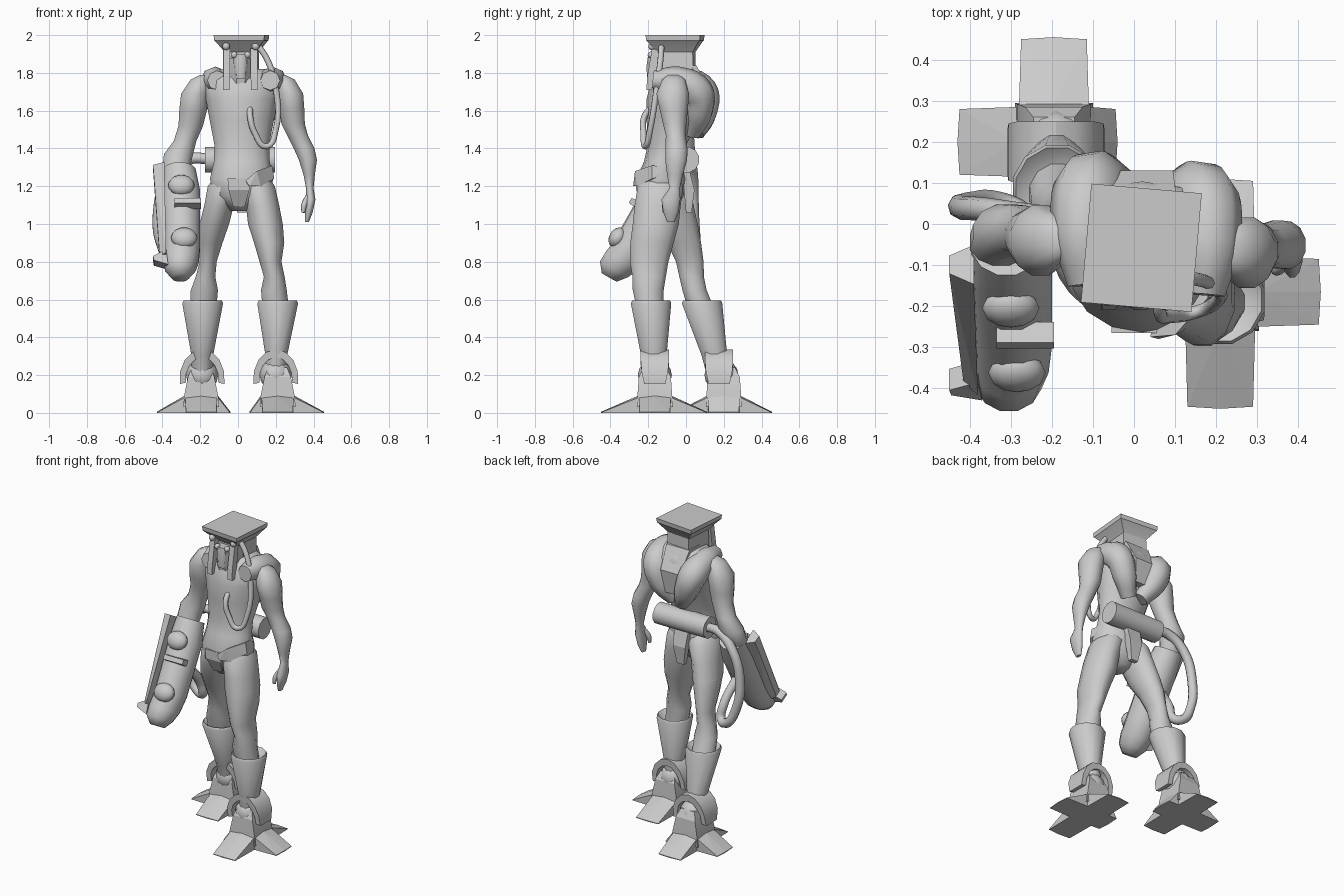
import bpy, bmesh, math
from mathutils import Matrix, Vector

if "Cube" in bpy.data.objects:
    bpy.data.objects.remove(bpy.data.objects["Cube"])

grey = bpy.data.materials.new("plain_grey")
grey.use_nodes = True
COLOUR = (0.6, 0.6, 0.6, 1)
grey.diffuse_color = COLOUR
grey.node_tree.nodes["Principled BSDF"].inputs["Base Color"].default_value = COLOUR
IDENTITY = Matrix.Identity(4)


def finish(name, bm, matrix=IDENTITY, smooth=None):
    bmesh.ops.recalc_face_normals(bm, faces=bm.faces)
    mesh = bpy.data.meshes.new(name)
    bm.to_mesh(mesh)
    bm.free()
    obj = bpy.data.objects.new(name, mesh)
    bpy.context.collection.objects.link(obj)
    mesh.materials.append(grey)
    mesh.transform(matrix)
    if smooth:
        bpy.ops.object.select_all(action='DESELECT')
        obj.select_set(True)
        bpy.context.view_layer.objects.active = obj
        bpy.ops.object.shade_smooth_by_angle(angle=math.radians(smooth))
    return obj


def loft(name, rings, sides=12, smooth=60, matrix=IDENTITY, turn=0.0):
    """Skin through elliptical rings given as (x, y, z, radius x, radius y)."""
    bm = bmesh.new()
    grow = 1 / math.cos(math.pi / sides)
    loops = []
    for x, y, z, rx, ry in rings:
        loop = []
        for i in range(sides):
            a = math.tau * (i + 0.5) / sides
            p = Vector((math.cos(a) * rx * grow, math.sin(a) * ry * grow, 0))
            p.rotate(Matrix.Rotation(turn, 3, 'Z'))
            loop.append(bm.verts.new(p + Vector((x, y, z))))
        loops.append(loop)
    for low, high in zip(loops, loops[1:]):
        for i in range(sides):
            j = (i + 1) % sides
            bm.faces.new((low[i], low[j], high[j], high[i]))
    bm.faces.new(loops[0])
    bm.faces.new(loops[-1])
    return finish(name, bm, matrix, smooth)


def hull(name, points, matrix=IDENTITY):
    bm = bmesh.new()
    for p in points:
        bm.verts.new(p)
    bmesh.ops.convex_hull(bm, input=bm.verts)
    return finish(name, bm, matrix)


def ball(name, centre, radii, matrix=IDENTITY):
    bm = bmesh.new()
    bmesh.ops.create_uvsphere(bm, u_segments=12, v_segments=8, radius=1)
    place = Matrix.Translation(centre) @ Matrix.Diagonal((*radii, 1))
    return finish(name, bm, matrix @ place, 50)


def tube(name, points, radius):
    """Round tube through points; an optional fourth value scales the radius."""
    curve = bpy.data.curves.new(name, 'CURVE')
    curve.dimensions = '3D'
    curve.bevel_depth = radius
    curve.bevel_resolution = 2
    curve.resolution_u = 5
    curve.use_fill_caps = True
    spline = curve.splines.new('BEZIER')
    spline.bezier_points.add(len(points) - 1)
    for bp, p in zip(spline.bezier_points, points):
        bp.co = p[:3]
        bp.radius = p[3] if len(p) > 3 else 1
        bp.handle_left_type = bp.handle_right_type = 'AUTO'
    curve.materials.append(grey)
    obj = bpy.data.objects.new(name, curve)
    bpy.context.collection.objects.link(obj)
    bpy.ops.object.select_all(action='DESELECT')
    obj.select_set(True)
    bpy.context.view_layer.objects.active = obj
    bpy.ops.object.convert(target='MESH')


# Torso and pelvis
loft("torso", [(.01, -.13, 1.07, .05, .07), (.015, -.13, 1.15, .15, .115), (.02, -.13, 1.24, .168, .13),
               (.02, -.12, 1.33, .148, .1), (.02, -.1, 1.42, .145, .1), (.02, -.07, 1.55, .17, .135),
               (.02, -.05, 1.66, .19, .155), (.02, -.04, 1.76, .21, .14), (.02, -.04, 1.82, .13, .1)], 14)

# Belt flaps
hull("front_flap", [(x, y, z) for w, y0, z in ((.06, -.265, 1.24), (.055, -.265, 1.18), (.03, -.22, 1.09))
                    for x in (.005 - w, .005 + w) for y in (y0, y0 + .06)])
hull("hip_flap", [(.04, -.275, 1.23), (.1, -.27, 1.28), (.18, -.18, 1.31), (.192, -.18, 1.24), (.12, -.26, 1.2),
                  (.06, -.28, 1.2), (.05, -.2, 1.2), (.17, -.08, 1.27), (.17, -.08, 1.3)])
hull("back_flap", [(.02 + s * w, y, z) for w, y, z in ((.05, -.02, 1.29), (.05, .02, 1.28), (.045, .045, 1.18),
                                                       (.025, .03, 1.06), (.025, 0, 1.06)) for s in (-1, 1)])

# Legs, boots and clawed feet
legs = {
    "left": [(.09, -.13, 1.28, .05, .07), (.105, -.135, 1.2, .09, .12), (.13, -.15, 1.1, .088, .122),
             (.145, -.16, 1, .092, .122), (.165, -.18, .9, .08, .115), (.172, -.195, .8, .058, .102),
             (.192, -.195, .72, .055, .088), (.19, -.2, .65, .068, .082), (.2, -.19, .55, .07, .07)],
    "right": [(-.05, -.11, 1.28, .05, .07), (-.07, -.1, 1.2, .09, .12), (-.1, -.08, 1.1, .078, .12),
              (-.125, -.05, 1, .078, .112), (-.147, -.01, .9, .065, .09), (-.158, .02, .8, .045, .073),
              (-.172, .03, .72, .052, .065), (-.178, .045, .65, .072, .064), (-.185, .08, .55, .07, .07)]}
boots = {"left": [(.2, -.165, .2), (.21, -.185, .58)], "right": [(-.19, .175, .2), (-.187, .085, .58)]}
# Claw lengths run +x, +y, -x, -y
feet = {"left": ((.21, -.165), (.245, .275, .15, .285)), "right": ((-.195, .2), (.155, .255, .235, .25))}
for side in ("left", "right"):
    loft(side + "_leg", legs[side])
    low, top = (Vector(p) for p in boots[side])
    mid = low.lerp(top, .28)
    loft(side + "_boot", [(*low, .055, .065), (*mid, .058, .068), (*top, .108, .107),
                          (top.x, top.y, .596, .1, .1), (top.x, top.y, .56, .06, .06)], 12, 50)
    (fx, fy), lengths = feet[side]
    for i, reach in enumerate(lengths):
        place = Matrix.Translation((fx, fy, 0)) @ Matrix.Rotation(i * math.pi / 2, 4, 'Z')
        hull(f"{side}_claw_{i + 1}", [(r, w * s, z) for r, w, z in
             ((0, .085, 0), (reach - .005, .08, 0), (reach - .005, .08, .004), (.09, .085, .08), (0, .085, .08))
             for s in (-1, 1)] + [(reach, 0, 0), (reach, 0, .006), (.09, 0, .09)], place)
    loft(side + "_foot_block", [(fx, fy, .03, .095, .095), (fx, fy, .09, .09, .092),
                                (fx, fy, .19, .07, .085), (fx, fy, .24, .05, .06)], 4, 20)
    ball(side + "_ankle", (low.x, (low.y + fy) / 2, .2), (.085, .09, .085))
    # Arched ankle guard: outer and inner arcs joined and extruded in depth
    bm = bmesh.new()
    arch = [(math.cos(math.radians(a)) * r, math.sin(math.radians(a)) * r * 1.3)
            for r, angles in ((.12, range(-10, 191, 25)), (.087, range(190, -11, -25))) for a in angles]
    face = bm.faces.new([bm.verts.new((low.x + x, low.y - .075, .18 + z)) for x, z in arch])
    moved = bmesh.ops.extrude_face_region(bm, geom=[face])["geom"]
    bmesh.ops.translate(bm, vec=(0, .15, 0), verts=[v for v in moved if isinstance(v, bmesh.types.BMVert)])
    # Narrow the guard towards its lower ends
    for v in bm.verts:
        v.co.y = low.y + (v.co.y - low.y) * min(1, .75 + max(0, v.co.z - .16) * 3)
    finish(side + "_ankle_guard", bm, smooth=30)

# Arms
loft("left_arm", [(.23, -.065, 1.79, .02, .03), (.25, -.065, 1.765, .05, .06), (.275, -.07, 1.69, .07, .086),
                  (.285, -.065, 1.61, .066, .075), (.292, -.06, 1.53, .062, .062), (.315, -.055, 1.47, .055, .052),
                  (.35, -.05, 1.4, .055, .058), (.37, -.052, 1.34, .048, .058), (.377, -.058, 1.26, .03, .042),
                  (.38, -.06, 1.19, .02, .028), (.385, -.08, 1.13, .025, .05), (.375, -.08, 1.06, .02, .04),
                  (.365, -.08, 1.01, .01, .02)])
tube("left_thumb", [(.375, -.09, 1.15), (.35, -.11, 1.1), (.345, -.115, 1.06, .6)], .016)
loft("right_arm", [(-.18, -.04, 1.79, .02, .03), (-.2, -.04, 1.765, .05, .06), (-.228, -.04, 1.69, .073, .086),
                   (-.238, -.035, 1.6, .073, .075), (-.25, -.025, 1.52, .065, .06), (-.28, -.015, 1.44, .06, .06),
                   (-.315, -.02, 1.37, .077, .068), (-.328, -.045, 1.29, .072, .062), (-.33, -.08, 1.2, .05, .05)])

# Padded collar rolls meeting low on the back
for side, s in (("left", 1), ("right", -1)):
    tube(side + "_collar", [(.03 + s * x, y - s * .012, z, r) for x, y, z, r in
         ((.14, -.16, 1.76, .65), (.15, -.04, 1.755, 1), (.14, .07, 1.7, 1.1),
          (.1, .08, 1.59, .95), (.035, .04, 1.48, .6))], .08)

# Neck, head and flat hat
loft("back_plate", [(.025, .04, 1.55, .05, .07), (.025, .05, 1.7, .07, .08), (.02, -.02, 1.84, .085, .075)], 4, 20)
TILT = math.radians(-5)
loft("head", [(.015, -.13, 1.71, .05, .045), (.015, -.13, 1.79, .06, .068), (.02, -.105, 1.88, .072, .09)], 8, 30)
loft("hat", [(.02, -.05, 1.8, .085, .095), (.02, -.05, 1.91, .082, .093), (.018, -.058, 1.965, .125, .135),
             (.018, -.058, 1.972, .132, .142), (.018, -.058, 2, .135, .145)], 4, 20, turn=TILT)
loft("muzzle", [(.015, -.18, 1.77, .03, .025), (.015, -.18, 1.83, .035, .03), (.015, -.165, 1.9, .045, .035)], 8)
for s, side in ((1, "left"), (-1, "right")):
    hull(side + "_cheek_bar", [(.012 + s * x, y + d, z) for x0, y, z in
                               ((.055, -.165, 1.93), (.055, -.19, 1.78), (.057, -.195, 1.71))
                               for x in (x0, x0 + .035) for d in (-.015, .025)])
    ball(side + "_eye", (.015 + s * .035, -.185, 1.895), (.018, .018, .018))
    ball(side + "_brow_knob", (.015 + s * .078, -.18, 1.94), (.02, .02, .02))

# Breathing hose from head to chest
tube("chest_hose", [(.11, -.13, 1.94), (.155, -.135, 1.87), (.2, -.155, 1.72), (.2, -.19, 1.5),
                    (.15, -.215, 1.41), (.09, -.225, 1.48), (.064, -.22, 1.57), (.065, -.17, 1.63)], .016)

# Waist canister and its hose
loft("canister", [(0, 0, z, .067, .067) for z in (-.185, .185)], 12, 50,
     Matrix.Translation((.01, .002, 1.34)) @ Matrix.Rotation(math.pi / 2, 4, 'Y'))
tube("canister_hose", [(-.16, .01, 1.345), (-.25, .02, 1.345), (-.36, .035, 1.26), (-.422, .04, 1.06),
                       (-.4, .05, .88), (-.33, .05, .77), (-.28, .03, .77), (-.275, 0, .86), (-.3, -.1, 1)], .029)

# Arm cannon, built upright and then tilted forward
aim = Matrix.Translation((-.3, -.07, 1.25)) @ Matrix.Rotation(math.radians(-29.5), 4, 'X')
loft("cannon_body", [(-.01, 0, .04, .085, .085), (0, 0, -.1, .1, .1), (.005, 0, -.42, .095, .1),
                     (0, -.015, -.52, .092, .098), (-.005, -.03, -.58, .08, .085),
                     (-.005, -.03, -.63, .045, .045)], 12, 60, aim)
hull("cannon_side_plate", [(x, y, z) for x, w, z in ((-.15, .025, .03), (-.09, .055, .03), (-.08, .055, -.52),
                                                     (-.115, .02, -.52))
                           for y in (-.05 - w, -.05 + w)], aim)
hull("cannon_fin", [(x, y, z) for x, z in ((-.15, -.53), (-.08, -.49), (-.07, -.58), (-.145, -.555))
                    for y in (-.085, -.025)], aim)
hull("cannon_grip", [(x, y, z) for x in (-.035, .105) for y, z in
                     ((-.135, -.205), (-.135, -.235), (-.08, -.2), (-.08, -.24))], aim)
for i, (x, z) in enumerate(((0, -.105), (.015, -.425))):
    ball(f"cannon_dome_{i + 1}", (x, -.095, z), (.07, .045, .058), aim)
